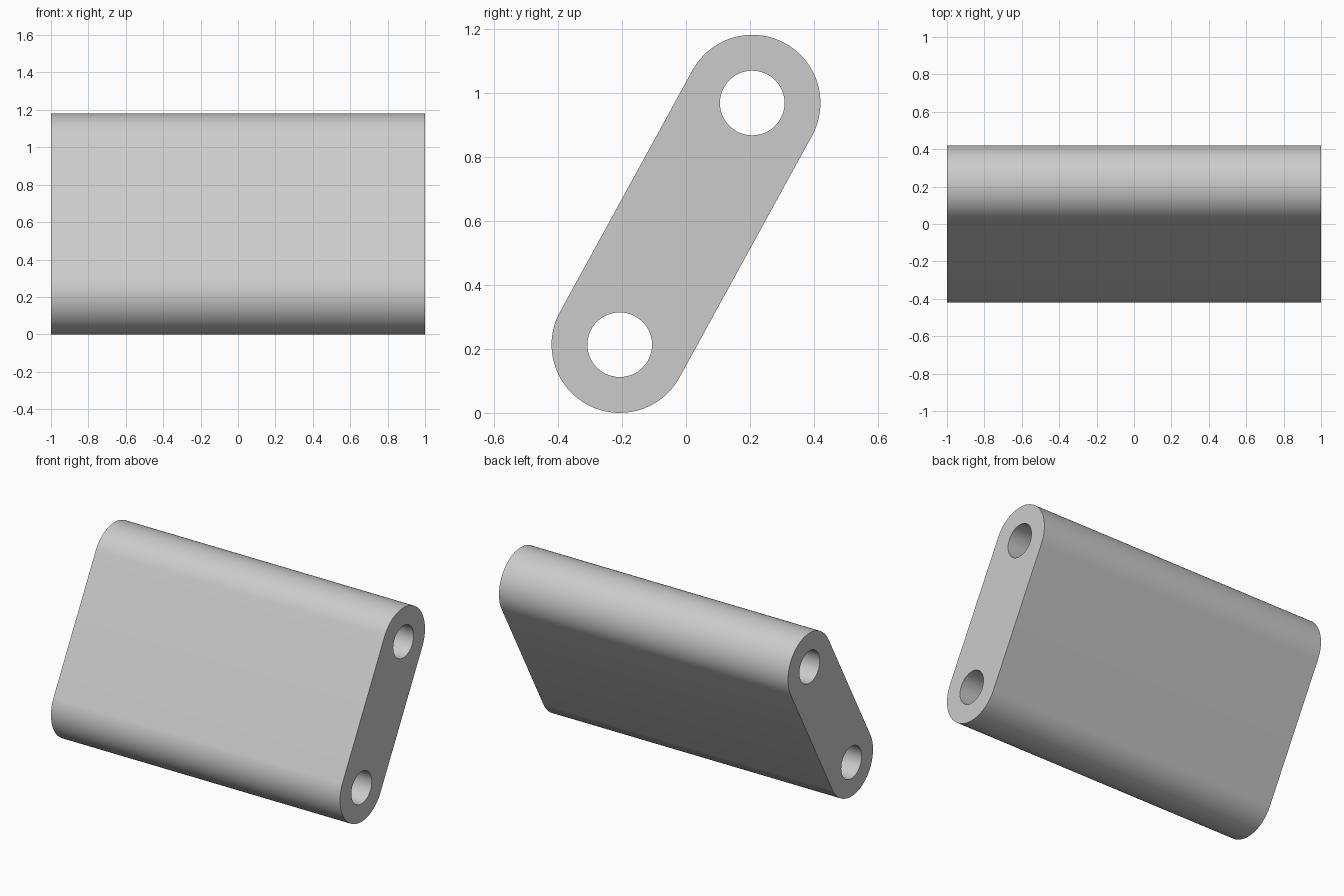
import bpy, bmesh
from math import radians, atan2, sin, cos, pi
from mathutils import Vector

cube = bpy.data.objects.get("Cube")
if cube:
    bpy.data.objects.remove(cube, do_unlink=True)

HALF_WIDTH = 1.0
OUTER_R, HOLE_R = 0.213, 0.101
LOW, HIGH = Vector((-0.207, 0.213)), Vector((0.207, 0.968))   # pivot centres (y, z)
ARC = 36

# Plain grey material
grey = bpy.data.materials.new("plain_grey")
grey.use_nodes = True
colour = (0.6, 0.6, 0.6, 1)
grey.diffuse_color = colour
grey.node_tree.nodes["Principled BSDF"].inputs["Base Color"].default_value = colour


def arc(centre, radius, start, sweep, count):
    return [centre + radius * Vector((cos(start + sweep * i / count), sin(start + sweep * i / count)))
            for i in range(count)]


def add_loop(bm, points):
    verts = [bm.verts.new((-HALF_WIDTH, p.x, p.y)) for p in points]
    return [bm.edges.new((a, b)) for a, b in zip(verts, verts[1:] + verts[:1])]


# Round-ended link profile with a hole at each end
axis = HIGH - LOW
tilt = atan2(axis.y, axis.x)
step = pi / ARC
outline = (arc(HIGH, OUTER_R, tilt - pi / 2, pi + step, ARC + 1)
           + arc(LOW, OUTER_R, tilt + pi / 2, pi + step, ARC + 1))

bm = bmesh.new()
edges = add_loop(bm, outline)
for centre in (LOW, HIGH):
    edges += add_loop(bm, arc(centre, HOLE_R, 0, 2 * pi, 48))
bmesh.ops.triangle_fill(bm, edges=edges, use_beauty=True)

# Extrude the profile across the full width
caps = bmesh.ops.extrude_face_region(bm, geom=bm.faces[:], use_keep_orig=True)
moved = [g for g in caps["geom"] if isinstance(g, bmesh.types.BMVert)]
bmesh.ops.translate(bm, verts=moved, vec=(2 * HALF_WIDTH, 0, 0))
bmesh.ops.recalc_face_normals(bm, faces=bm.faces[:])

mesh = bpy.data.meshes.new("link_bar")
bm.to_mesh(mesh)
bm.free()
mesh.materials.append(grey)
link = bpy.data.objects.new("link_bar", mesh)
bpy.context.collection.objects.link(link)

# Smooth rounded sides, crisp end rims
bpy.ops.object.select_all(action="DESELECT")
link.select_set(True)
bpy.context.view_layer.objects.active = link
bpy.ops.object.shade_smooth_by_angle(angle=radians(30))
